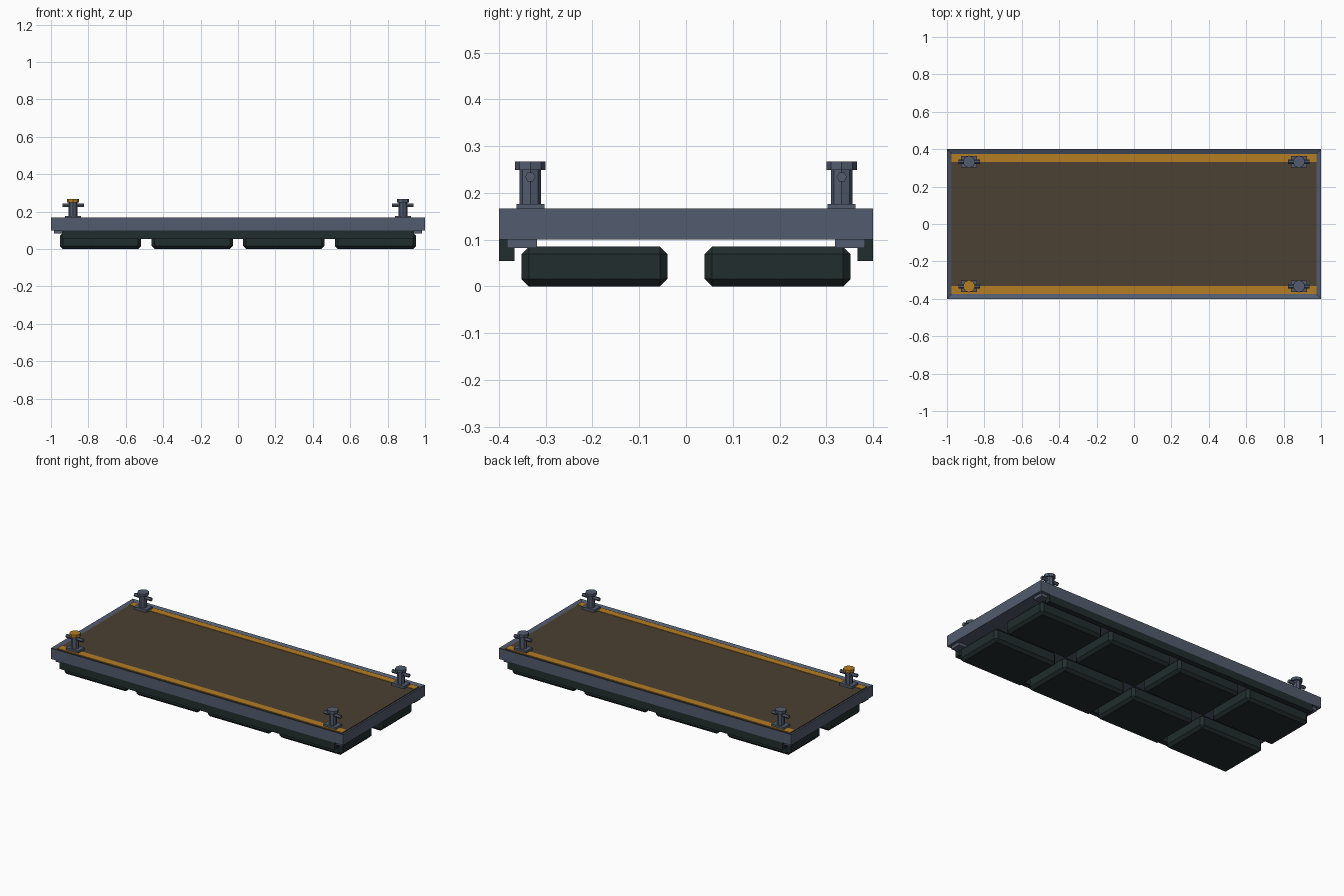
import bpy
import bmesh
import math
from mathutils import Matrix

cube = bpy.data.objects.get("Cube")
if cube:
    bpy.data.objects.remove(cube, do_unlink=True)


def material(name, rgb):
    m = bpy.data.materials.new(name)
    m.use_nodes = True
    m.diffuse_color = (*rgb, 1)
    m.node_tree.nodes["Principled BSDF"].inputs["Base Color"].default_value = (*rgb, 1)
    return m


STEEL = material("blue grey steel", (0.085, 0.107, 0.158))
DECK = material("brown deck", (0.07, 0.052, 0.032))
ORANGE = material("safety orange", (0.46, 0.205, 0.018))
RUBBER = material("dark rubber", (0.016, 0.026, 0.027))


def finish(bm, name, mat):
    bmesh.ops.recalc_face_normals(bm, faces=bm.faces)
    mesh = bpy.data.meshes.new(name)
    bm.to_mesh(mesh)
    bm.free()
    mesh.materials.append(mat)
    obj = bpy.data.objects.new(name, mesh)
    bpy.context.collection.objects.link(obj)
    return obj


def box(name, center, size, mat, chamfer=0):
    bm = bmesh.new()
    bmesh.ops.create_cube(bm, size=1)
    bmesh.ops.scale(bm, vec=size, verts=bm.verts)
    if chamfer:
        bmesh.ops.bevel(bm, geom=bm.edges[:], offset=chamfer, segments=1,
                        affect='EDGES', profile=0.5)
    bmesh.ops.translate(bm, vec=center, verts=bm.verts)
    return finish(bm, name, mat)


def prism(name, center, radius, length, sides, mat, along_x=False):
    bm = bmesh.new()
    bmesh.ops.create_cone(bm, cap_ends=True, segments=sides, radius1=radius,
                          radius2=radius, depth=length)
    if along_x:
        bmesh.ops.rotate(bm, matrix=Matrix.Rotation(math.pi / 2, 3, 'Y'), verts=bm.verts)
    bmesh.ops.translate(bm, vec=center, verts=bm.verts)
    return finish(bm, name, mat)


# Pontoon frame: a slab whose top is inset and sunk to leave a thin rim
bm = bmesh.new()
bmesh.ops.create_cube(bm, size=1)
bmesh.ops.scale(bm, vec=(2, 0.8, 0.067), verts=bm.verts)
bmesh.ops.translate(bm, vec=(0, 0, 0.1335), verts=bm.verts)
top = max(bm.faces, key=lambda f: f.calc_center_median().z)
bmesh.ops.inset_region(bm, faces=[top], thickness=0.025, use_even_offset=True)
bmesh.ops.translate(bm, vec=(0, 0, -0.012), verts=top.verts)
finish(bm, "pontoon_frame", STEEL)

# Walking surface
box("deck_surface", (0, 0, 0.157), (1.95, 0.75, 0.006), DECK)

for y_name, sy in (("front", -1), ("back", 1)):
    # Edge stripe and hanging fender on each long side
    box(f"{y_name}_stripe", (0, sy * 0.353, 0.161), (1.95, 0.044, 0.004), ORANGE)
    box(f"{y_name}_fender", (0, sy * 0.3835, 0.077), (1.88, 0.033, 0.046), RUBBER)

    # Row of four chamfered floats
    for i in range(4):
        box(f"{y_name}_float_{i + 1}", ((i - 1.5) * 0.49, sy * 0.196, 0.0425),
            (0.435, 0.312, 0.085), RUBBER, 0.016)

    for x_name, sx in (("right", -1), ("left", 1)):
        corner = f"{y_name}_{x_name}"
        x, y = sx * 0.882, sy * 0.333
        # Corner bracket below the frame
        box(corner + "_bracket", (sx * 0.94, sy * 0.351, 0.091), (0.085, 0.064, 0.018), STEEL)
        # Mooring bollard: plate, post, cross bar and cap
        box(corner + "_bollard_plate", (x, y, 0.168), (0.085, 0.06, 0.016), STEEL)
        prism(corner + "_bollard_post", (x, y, 0.212), 0.023, 0.08, 8, STEEL)
        prism(corner + "_bollard_bar", (x, y, 0.234), 0.011, 0.115, 6, STEEL, True)
        cap_mat = ORANGE if corner == "front_right" else STEEL
        prism(corner + "_bollard_cap", (x, y, 0.258), 0.033, 0.018, 8, cap_mat)
